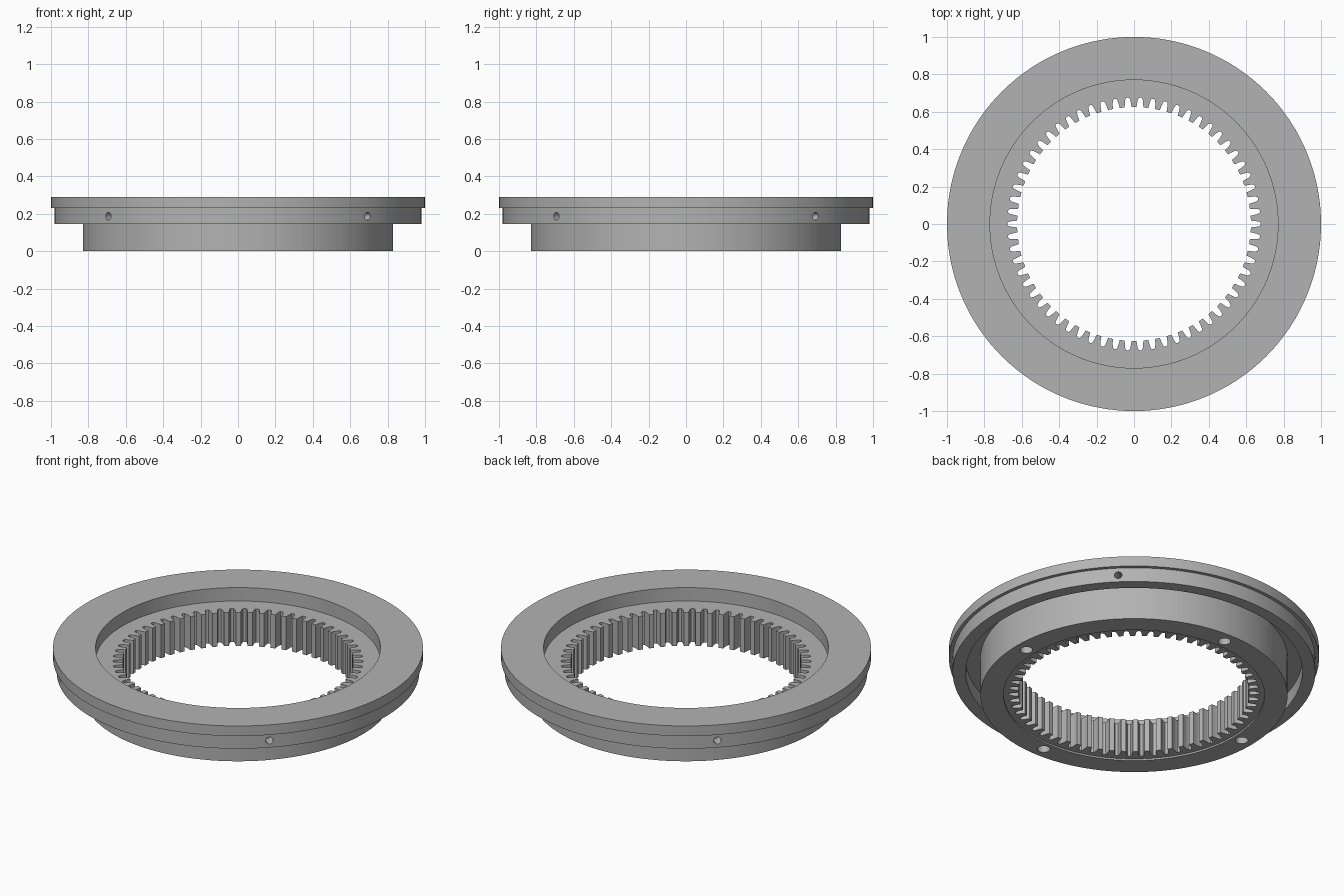
import bpy, bmesh
from math import pi, cos, sin, radians
from mathutils import Matrix, Vector

cube = bpy.data.objects.get("Cube")
if cube:
    bpy.data.objects.remove(cube)

steel = bpy.data.materials.new("steel_grey")
steel.use_nodes = True
steel.diffuse_color = (0.45, 0.45, 0.45, 1)
steel.node_tree.nodes["Principled BSDF"].inputs["Base Color"].default_value = steel.diffuse_color


def make_object(name, bm):
    bmesh.ops.recalc_face_normals(bm, faces=bm.faces)
    mesh = bpy.data.meshes.new(name)
    bm.to_mesh(mesh)
    bm.free()
    mesh.materials.append(steel)
    obj = bpy.data.objects.new(name, mesh)
    bpy.context.collection.objects.link(obj)
    return obj


# Tooth outline over one pitch, from gap centre: (fraction of pitch, radius)
TEETH = 62
ROOT, TIP = 0.677, 0.625
half = [(0.0, ROOT), (0.12, ROOT - 0.002), (0.19, ROOT - 0.011), (0.25, 0.645), (0.29, TIP)]
pitch = half + [(1 - f, r) for f, r in reversed(half[1:])]
outline = [(2 * pi * (t + f) / TEETH, r) for t in range(TEETH) for f, r in pitch]

# Cross-section of the ring; None follows the tooth outline
section = [(0.705, 0), (0.83, 0), (0.83, 0.23), (0.91, 0.23), (0.91, 0.145),
           (0.98, 0.145), (0.98, 0.23), (1, 0.23), (1, 0.29), (0.77, 0.29),
           (0.77, 0.21), (None, 0.21), (None, 0.01), (0.705, 0.01)]

bm = bmesh.new()
columns = []
for angle, tooth_r in outline:
    columns.append([bm.verts.new(((r or tooth_r) * cos(angle), (r or tooth_r) * sin(angle), z))
                    for r, z in section])
for i, a in enumerate(columns):
    b = columns[(i + 1) % len(columns)]
    for j in range(len(section)):
        k = (j + 1) % len(section)
        bm.faces.new((a[j], b[j], b[k], a[k]))
ring = make_object("ring_gear", bm)

# Drill cutters: four radial side holes on the diagonals, four blind holes below
bm = bmesh.new()


def drill(centre, axis, radius, length):
    turn = Vector((0, 0, 1)).rotation_difference(Vector(axis)).to_matrix().to_4x4()
    bmesh.ops.create_cone(bm, cap_ends=True, segments=24, radius1=radius, radius2=radius,
                          depth=length, matrix=Matrix.Translation(centre) @ turn)


for n in range(4):
    d, q = radians(45 + 90 * n), radians(90 * n)
    drill((0.95 * cos(d), 0.95 * sin(d), 0.187), (cos(d), sin(d), 0), 0.021, 0.14)
    drill((0.76 * cos(q), 0.76 * sin(q), 0.04), (0, 0, 1), 0.034, 0.16)
cutter = make_object("hole_cutter", bm)
cutter.hide_render = True

cut = ring.modifiers.new("holes", 'BOOLEAN')
cut.operation = 'DIFFERENCE'
cut.solver = 'EXACT'
cut.object = cutter

# Apply the holes, drop the cutter and smooth the round walls
bpy.ops.object.select_all(action='DESELECT')
ring.select_set(True)
bpy.context.view_layer.objects.active = ring
bpy.ops.object.modifier_apply(modifier=cut.name)
bpy.data.objects.remove(cutter)
bpy.ops.object.shade_smooth_by_angle(angle=radians(25))
